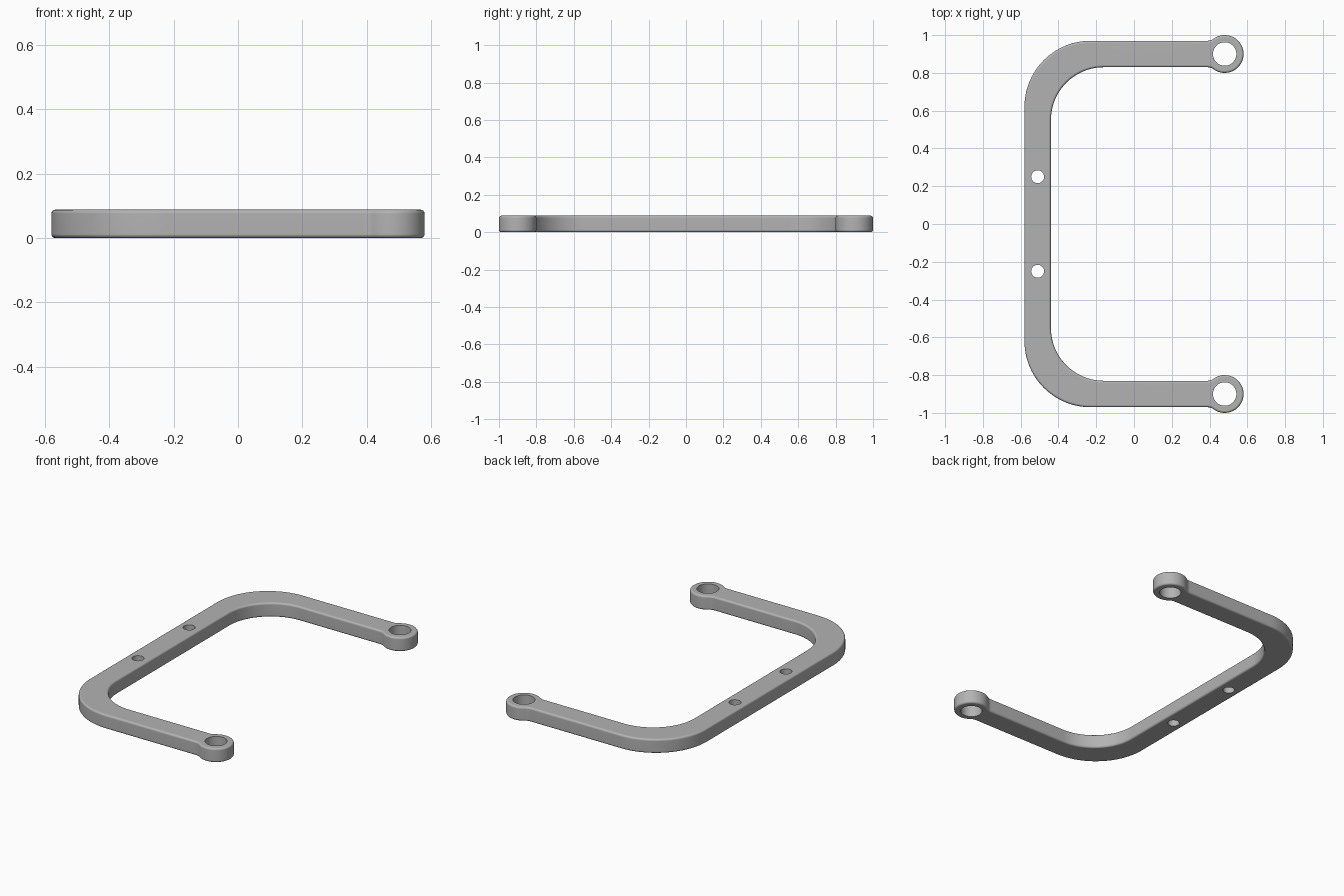
import bpy, bmesh
from math import radians, sin, cos

HEIGHT = 0.088
RING = (0.48, 0.90)

cube = bpy.data.objects.get("Cube")
if cube:
    bpy.data.objects.remove(cube, do_unlink=True)

grey = bpy.data.materials.new("plain grey")
grey.use_nodes = True
grey.diffuse_color = (0.45, 0.45, 0.45, 1)
grey.node_tree.nodes["Principled BSDF"].inputs["Base Color"].default_value = grey.diffuse_color


def arc(cx, cy, r, start, end, steps):
    angles = [radians(start + (end - start) * i / steps) for i in range(steps + 1)]
    return [(cx + r * cos(a), cy + r * sin(a)) for a in angles]


# Half outline: inner bend, neck fillet, ring, neck fillet, outer bend
neck = 53.13
half = arc(-0.16, 0.55, 0.28, 180, 90, 20)
half += arc(0.39, 0.78, 0.05, 90, neck, 5)
half += arc(*RING, 0.10, 180 + neck, 540 - neck, 44)[1:-1]
half += arc(0.39, 1.02, 0.05, -neck, -90, 5)
half += arc(-0.23, 0.62, 0.35, 90, 180, 24)
outline = half + [(x, -y) for x, y in reversed(half)]

# Bracket body, extruded from the outline
bm = bmesh.new()
base = bm.faces.new([bm.verts.new((x, y, 0)) for x, y in outline])
top = bmesh.ops.extrude_face_region(bm, geom=[base], use_keep_orig=True)
bmesh.ops.translate(bm, vec=(0, 0, HEIGHT),
                    verts=[v for v in top["geom"] if isinstance(v, bmesh.types.BMVert)])
bmesh.ops.recalc_face_normals(bm, faces=bm.faces)

# Rounded top and bottom rims
rims = [e for e in bm.edges if abs(e.verts[0].co.z - e.verts[1].co.z) < 0.001]
bmesh.ops.bevel(bm, geom=rims, offset=0.012, segments=4, profile=0.5, affect='EDGES')
mesh = bpy.data.meshes.new("bracket")
bm.to_mesh(mesh)
bm.free()
mesh.materials.append(grey)
bracket = bpy.data.objects.new("bracket", mesh)
bpy.context.collection.objects.link(bracket)

# Ring holes and screw holes
holes = bpy.data.collections.new("hole cutters")
bpy.context.scene.collection.children.link(holes)
for name, x, y, r in (("ring_hole", *RING, 0.062), ("screw_hole", -0.51, 0.25, 0.034)):
    for side in (-1, 1):
        bpy.ops.mesh.primitive_cylinder_add(vertices=48, radius=r, depth=0.4,
                                            location=(x, side * y, HEIGHT / 2))
        cutter = bpy.context.object
        cutter.name = name + "_cutter"
        cutter.data.materials.append(grey)
        for c in list(cutter.users_collection):
            c.objects.unlink(cutter)
        holes.objects.link(cutter)
        cutter.hide_render = True
        cutter.hide_viewport = True
        cut = bracket.modifiers.new(name, 'BOOLEAN')
        cut.operation = 'DIFFERENCE'
        cut.solver = 'EXACT'
        cut.object = cutter

# Bake the cuts, then smooth the curved sides
bpy.context.view_layer.update()
final = bpy.data.meshes.new_from_object(
    bracket.evaluated_get(bpy.context.evaluated_depsgraph_get()))
bracket.modifiers.clear()
bracket.data = final
for cutter in list(holes.objects):
    bpy.data.objects.remove(cutter, do_unlink=True)
bpy.data.collections.remove(holes)
bpy.ops.object.select_all(action='DESELECT')
bracket.select_set(True)
bpy.context.view_layer.objects.active = bracket
bpy.ops.object.shade_smooth_by_angle(angle=radians(35))
weighted = bracket.modifiers.new("even shading", 'WEIGHTED_NORMAL')
weighted.keep_sharp = True
